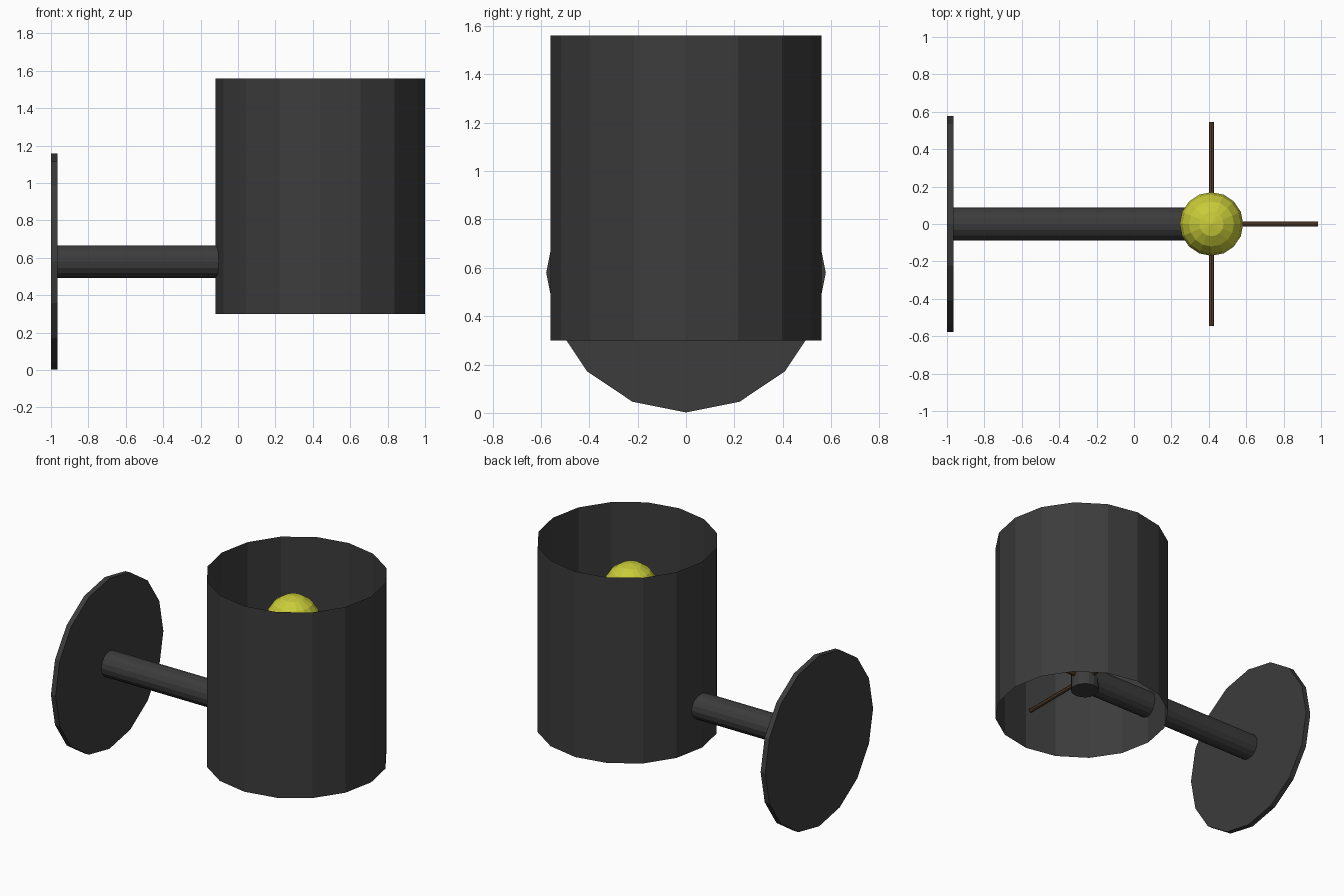
import bpy
from mathutils import Vector

if "Cube" in bpy.data.objects:
    bpy.data.objects.remove(bpy.data.objects["Cube"])

SIDES = 16
POST_X, ARM_Z = 0.414, 0.58


def material(name, r, g, b):
    m = bpy.data.materials.new(name)
    m.diffuse_color = (r, g, b, 1)
    m.use_nodes = True
    m.node_tree.nodes["Principled BSDF"].inputs["Base Color"].default_value = m.diffuse_color
    return m


dark = material("dark_metal", 0.045, 0.045, 0.045)
brown = material("brown_wire", 0.09, 0.05, 0.025)
yellow = material("yellow_glass", 0.58, 0.60, 0.04)


def rod(name, a, b, radius, mat, sides=SIDES, fill='NGON'):
    """Straight cylinder between two points."""
    a, b = Vector(a), Vector(b)
    bpy.ops.mesh.primitive_cylinder_add(
        vertices=sides, radius=radius, depth=(b - a).length,
        end_fill_type=fill, location=(a + b) / 2)
    ob = bpy.context.object
    ob.rotation_euler = (b - a).to_track_quat('Z', 'Y').to_euler()
    ob.name = name
    ob.data.materials.append(mat)
    return ob


# Round wall plate and the arm reaching out from it
rod("wall_plate", (-1, 0, ARM_Z), (-0.965, 0, ARM_Z), 0.578, dark)
rod("arm", (-0.97, 0, ARM_Z), (POST_X, 0, ARM_Z), 0.087, dark)

# Upright post carrying the bulb
rod("post", (POST_X, 0, 0.49), (POST_X, 0, 1.12), 0.09, dark)
bpy.ops.mesh.primitive_uv_sphere_add(
    segments=SIDES, ring_count=8, radius=0.17, location=(POST_X, 0, 1.24))
bulb = bpy.context.object
bulb.name = "bulb"
bulb.data.materials.append(yellow)

# Thin open shade
rod("shade", (0.44, 0, 0.30), (0.44, 0, 1.56), 0.56, dark, fill='NOTHING')

# Wire spokes holding the shade
for name, end in (("spoke_front", (POST_X, -0.545, ARM_Z)),
                  ("spoke_back", (POST_X, 0.545, ARM_Z)),
                  ("spoke_right", (0.985, 0, ARM_Z))):
    rod(name, (POST_X, 0, ARM_Z), end, 0.014, brown, sides=8)
